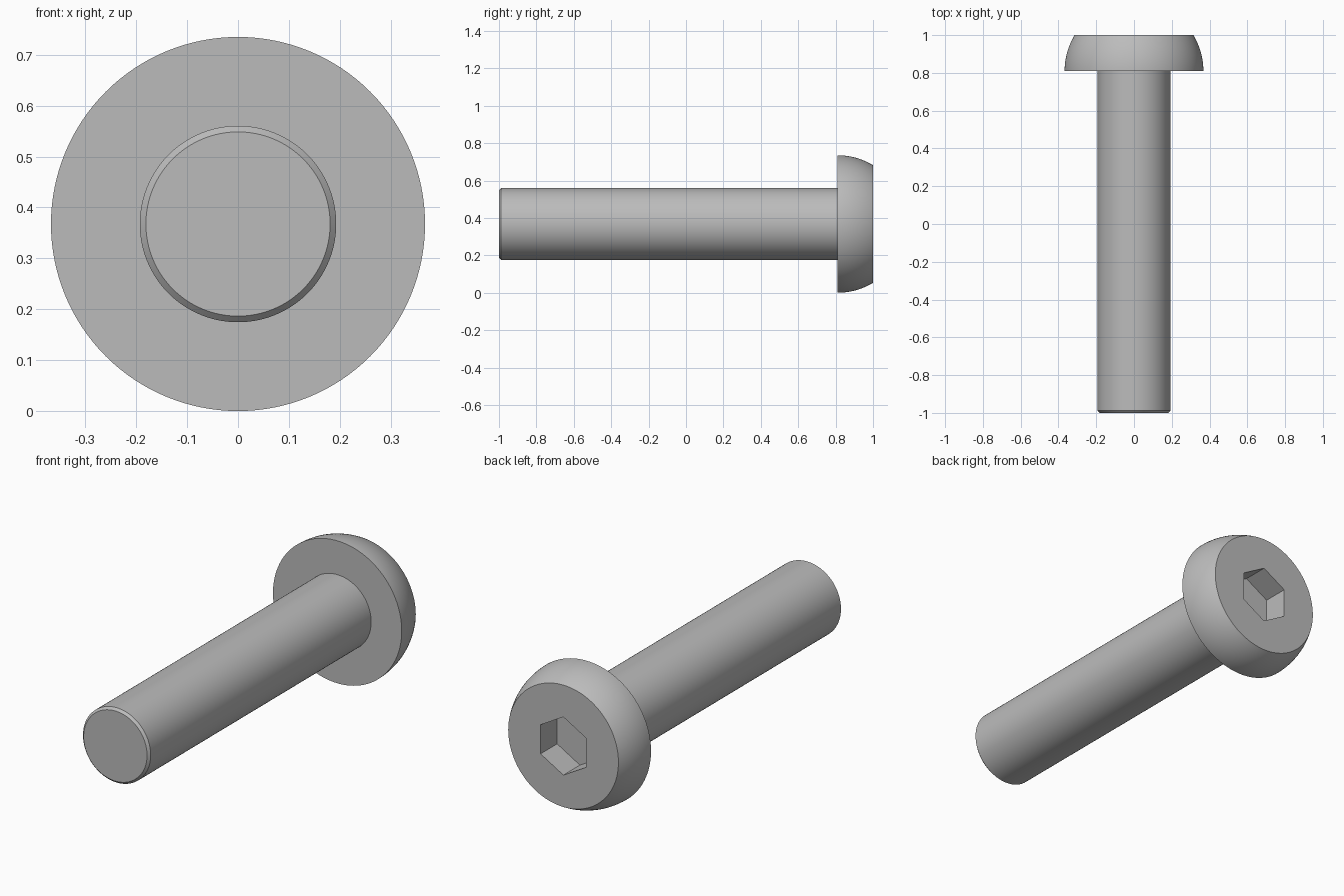
import bpy, bmesh
from math import pi, sin, cos, asin
from mathutils import Matrix, Vector

cube = bpy.data.objects.get("Cube")
if cube:
    bpy.data.objects.remove(cube, do_unlink=True)

HEAD_R, SHANK_R = 0.3675, 0.193
HEAD_Y, CHAMFER = 0.81, 0.012
HEX_R, HEX_DEPTH = 0.15, 0.135

steel = bpy.data.materials.new("grey steel")
steel.use_nodes = True
steel.diffuse_color = (0.5, 0.5, 0.5, 1)
steel.node_tree.nodes["Principled BSDF"].inputs["Base Color"].default_value = (0.5, 0.5, 0.5, 1)


def add_object(name, bm):
    bmesh.ops.recalc_face_normals(bm, faces=bm.faces)
    mesh = bpy.data.meshes.new(name)
    bm.to_mesh(mesh)
    bm.free()
    mesh.materials.append(steel)
    obj = bpy.data.objects.new(name, mesh)
    bpy.context.collection.objects.link(obj)
    return obj


def lathe(name, profile, steps=128):
    """Revolve (radius, y) points about the y axis and cap both ends."""
    bm = bmesh.new()
    verts = [bm.verts.new((r, y, 0)) for r, y in profile]
    edges = [bm.edges.new(pair) for pair in zip(verts, verts[1:])]
    bmesh.ops.spin(bm, geom=verts + edges, cent=(0, 0, 0), axis=(0, 1, 0),
                   angle=2 * pi, steps=steps, use_merge=True)
    bmesh.ops.remove_doubles(bm, verts=bm.verts, dist=1e-5)
    bmesh.ops.holes_fill(bm, edges=[e for e in bm.edges if e.is_boundary], sides=0)
    bmesh.ops.translate(bm, verts=bm.verts, vec=(0, 0, HEAD_R))
    return add_object(name, bm)


# Chamfered shank, flat underside, then a domed head cut off flat
dome_end = asin((1 - HEAD_Y) / HEAD_R)
dome = [(HEAD_R * cos(a), HEAD_Y + HEAD_R * sin(a))
        for a in (dome_end * i / 12 for i in range(13))]
screw = lathe("button_head_screw", [(SHANK_R - CHAMFER, -1), (SHANK_R, CHAMFER - 1),
                                    (SHANK_R, HEAD_Y)] + dome)

# Hexagonal key socket, with corners at top and bottom
bm = bmesh.new()
place = (Matrix.Translation(Vector((0, 1, HEAD_R))) @ Matrix.Rotation(pi / 2, 4, "X")
         @ Matrix.Rotation(pi / 2, 4, "Z"))
bmesh.ops.create_cone(bm, cap_ends=True, segments=6, radius1=HEX_R, radius2=HEX_R,
                      depth=2 * HEX_DEPTH, matrix=place)
# Make sure that a corner points straight up
top = max(bm.verts, key=lambda v: v.co.z)
if abs(top.co.x) > 0.01:
    bmesh.ops.rotate(bm, verts=bm.verts, cent=(0, 1, HEAD_R),
                     matrix=Matrix.Rotation(pi / 6, 3, "Y"))
cutter = add_object("socket_cutter", bm)
cutter.hide_render = True

cut = screw.modifiers.new("key_socket", "BOOLEAN")
cut.operation = "DIFFERENCE"
cut.solver = "EXACT"
cut.object = cutter
bpy.ops.object.select_all(action="DESELECT")
bpy.context.view_layer.objects.active = screw
screw.select_set(True)
bpy.ops.object.modifier_apply(modifier=cut.name)
bpy.data.objects.remove(cutter, do_unlink=True)

# Smooth round surfaces, crisp rims
bpy.ops.object.shade_smooth_by_angle(angle=pi / 6)
